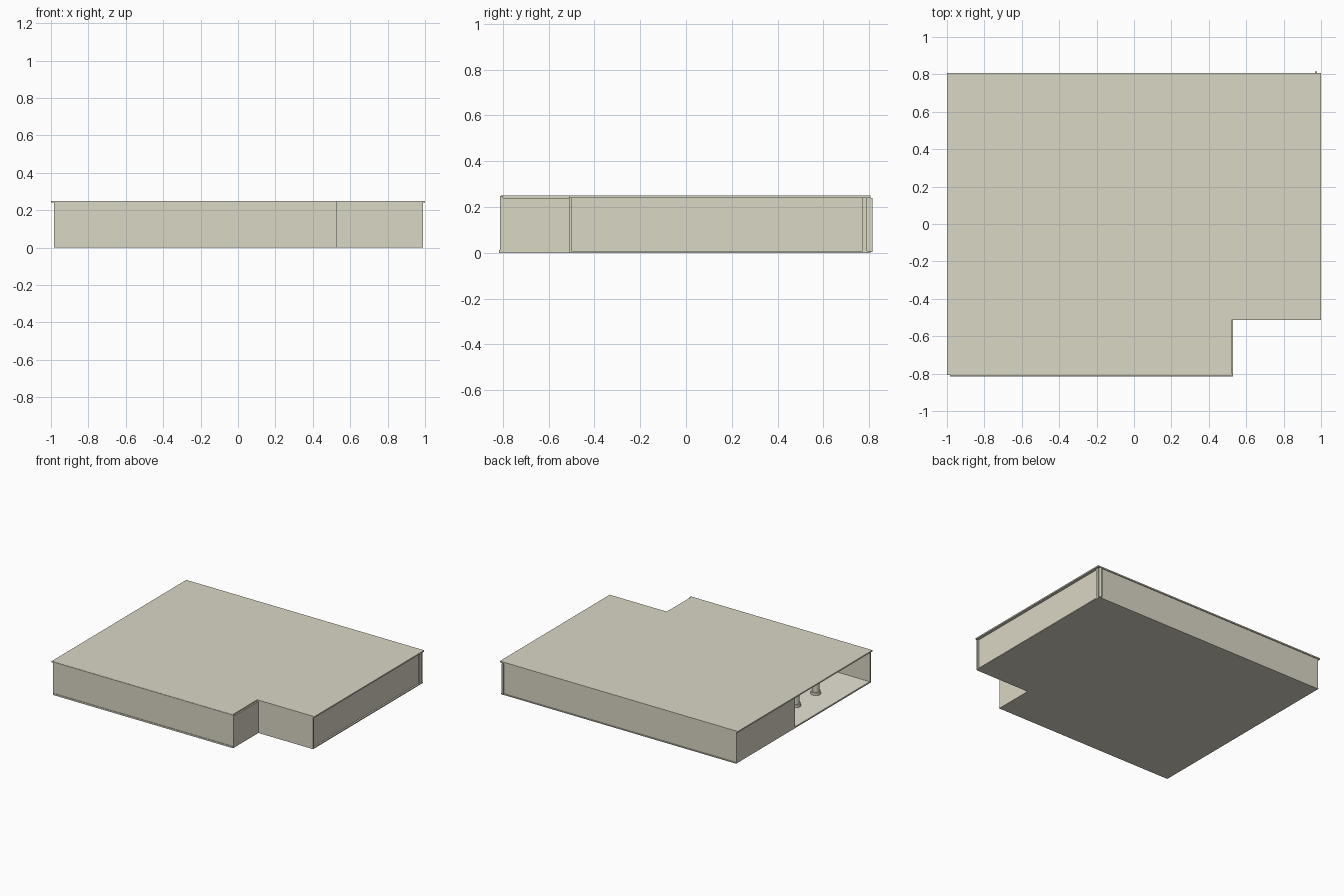
import bpy, bmesh, math

if "Cube" in bpy.data.objects:
    bpy.data.objects.remove(bpy.data.objects["Cube"])


def material(name, rgb):
    m = bpy.data.materials.new(name)
    m.diffuse_color = (*rgb, 1.0)
    m.use_nodes = True
    m.node_tree.nodes["Principled BSDF"].inputs["Base Color"].default_value = m.diffuse_color
    return m


BEIGE = material("warm_beige", (0.70, 0.68, 0.56))
PALE = material("pale_floor_beige", (0.80, 0.78, 0.67))


def finish(name, bm, mat):
    bmesh.ops.recalc_face_normals(bm, faces=bm.faces)
    me = bpy.data.meshes.new(name)
    bm.to_mesh(me)
    bm.free()
    me.materials.append(mat)
    ob = bpy.data.objects.new(name, me)
    bpy.context.collection.objects.link(ob)
    return ob


def slab(name, outline, z0, z1, mat):
    """Extrude a flat outline from z0 to z1."""
    bm = bmesh.new()
    face = bm.faces.new([bm.verts.new((x, y, z0)) for x, y in outline])
    ext = bmesh.ops.extrude_face_region(bm, geom=[face])
    top = [g for g in ext["geom"] if isinstance(g, bmesh.types.BMVert)]
    bmesh.ops.translate(bm, verts=top, vec=(0, 0, z1 - z0))
    return finish(name, bm, mat)


def box(name, x0, x1, y0, y1, z0, z1, mat=BEIGE):
    return slab(name, [(x0, y0), (x1, y0), (x1, y1), (x0, y1)], z0, z1, mat)


def l_shape(x0, x1, y0, y1, nx, ny):
    """Rectangle with its front right corner cut away."""
    return [(x0, y0), (nx, y0), (nx, ny), (x1, ny), (x1, y1), (x0, y1)]


# Floor and roof slabs, both with the cut corner
slab("floor_slab", l_shape(-0.985, 0.99, -0.81, 0.805, 0.525, -0.51), 0, 0.008, BEIGE)
slab("floor_covering", l_shape(-0.983, 0.975, -0.80, 0.79, 0.52, -0.50), 0.008, 0.010, PALE)
slab("roof_slab", l_shape(-1.0, 1.0, -0.808, 0.807, 0.52, -0.512), 0.24, 0.25, BEIGE)

# Walls (the front part of the left side stays open)
box("front_wall", -0.985, 0.53, -0.812, -0.800, 0, 0.249)
box("notch_side_wall", 0.518, 0.53, -0.800, -0.505, 0, 0.24)
box("notch_front_wall", 0.53, 0.99, -0.512, -0.500, 0, 0.24)
box("right_wall", 0.968, 0.978, -0.500, 0.815, 0.004, 0.24)
box("back_wall", -0.985, 0.968, 0.790, 0.800, 0.004, 0.24)
box("left_wall", -0.985, -0.973, 0.10, 0.790, 0.004, 0.24)

# Corner post and skirting strip
box("back_right_post", 0.978, 0.988, 0.770, 0.790, 0.008, 0.24)
box("front_skirting", -0.985, 0.53, -0.816, -0.812, 0, 0.012)


# Round columns with a wider foot, inside the open side
def column(name, x, y):
    bm = bmesh.new()
    for r, z0, z1 in ((0.026, 0.01, 0.24), (0.036, 0.01, 0.03)):
        res = bmesh.ops.create_cone(bm, cap_ends=True, segments=24,
                                    radius1=r, radius2=r, depth=z1 - z0)
        bmesh.ops.translate(bm, verts=res["verts"], vec=(x, y, (z0 + z1) / 2))
    ob = finish(name, bm, BEIGE)
    for p in ob.data.polygons:
        p.use_smooth = abs(p.normal.z) < 0.5
    ob.data.set_sharp_from_angle(angle=math.radians(40))


for i, y in enumerate((-0.43, -0.19)):
    column(f"column_{i + 1}", -0.79, y)
